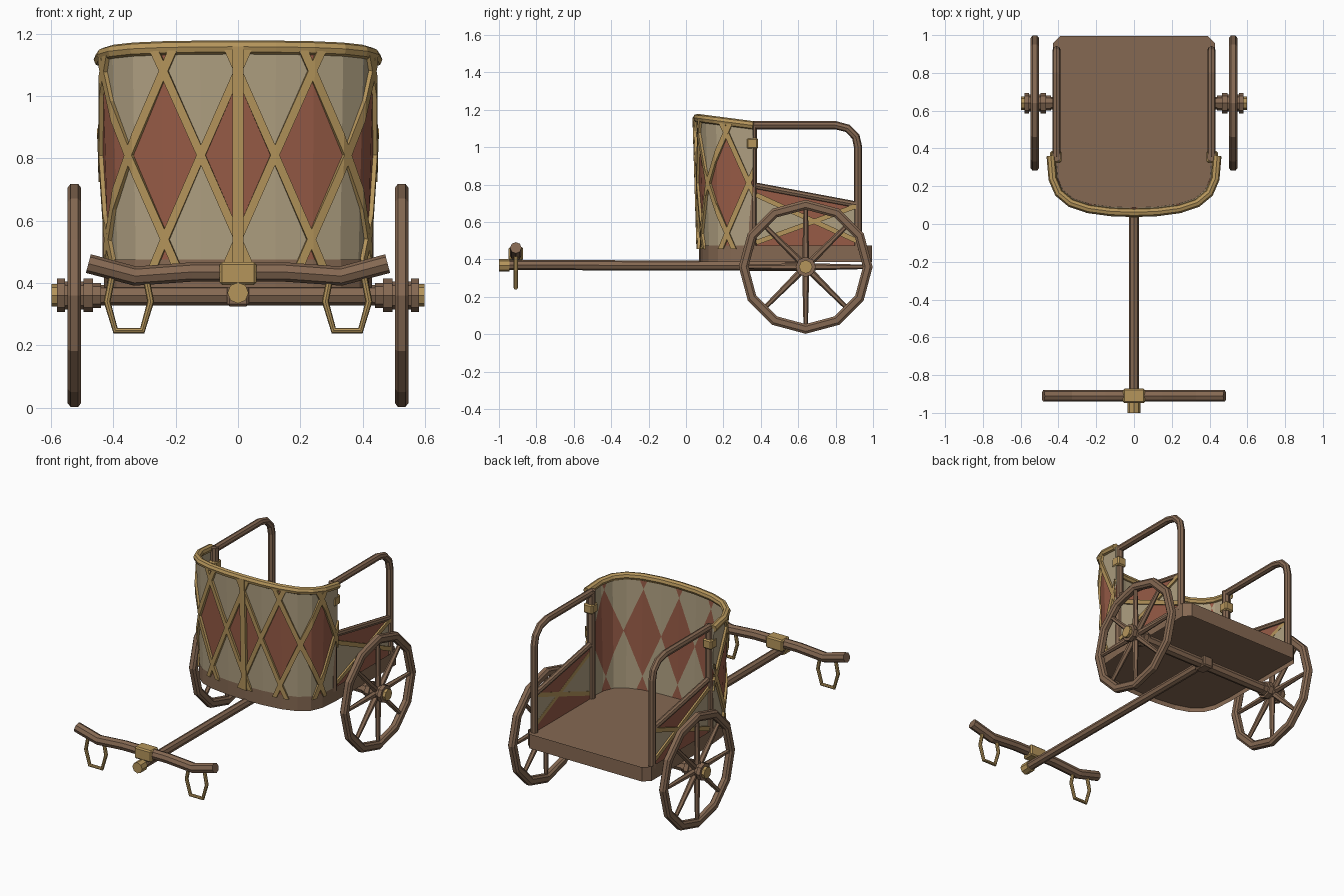
import bpy, bmesh, math
from mathutils import Vector, Matrix

if "Cube" in bpy.data.objects:
    bpy.data.objects.remove(bpy.data.objects["Cube"])


def material(name, rgb):
    m = bpy.data.materials.new(name)
    m.use_nodes = True
    m.diffuse_color = (*rgb, 1)
    m.node_tree.nodes["Principled BSDF"].inputs["Base Color"].default_value = (*rgb, 1)
    return m


WOOD = material("brown wood", (0.235, 0.14, 0.085))
GOLD = material("old gold", (0.46, 0.30, 0.105))
CREAM = material("cream hide", (0.43, 0.35, 0.22))
RED = material("faded red hide", (0.31, 0.105, 0.062))


def finish(name, bm, *mats):
    bmesh.ops.recalc_face_normals(bm, faces=bm.faces)
    me = bpy.data.meshes.new(name)
    bm.to_mesh(me)
    bm.free()
    ob = bpy.data.objects.new(name, me)
    bpy.context.collection.objects.link(ob)
    for m in mats:
        me.materials.append(m)
    return ob


def add_box(bm, center, size, rot=Matrix()):
    bmesh.ops.create_cube(bm, size=1, matrix=Matrix.Translation(center) @ rot @ Matrix.Diagonal((*size, 1)))


def box(name, center, size, mat, bevel=0.008):
    bm = bmesh.new()
    add_box(bm, center, size)
    bmesh.ops.bevel(bm, geom=bm.edges[:], offset=bevel, segments=1, affect='EDGES')
    return finish(name, bm, mat)


def tube(name, points, radius, mat, closed=False):
    """Eight-sided bar following a path."""
    cu = bpy.data.curves.new(name, 'CURVE')
    cu.dimensions = '3D'
    cu.bevel_depth, cu.bevel_resolution, cu.use_fill_caps = radius, 2, True
    sp = cu.splines.new('POLY')
    sp.points.add(len(points) - 1)
    for p, co in zip(sp.points, points):
        p.co = (*co, 1)
    sp.use_cyclic_u, sp.use_smooth = closed, False
    tmp = bpy.data.objects.new(name + "_path", cu)
    me = bpy.data.meshes.new_from_object(tmp)
    bpy.data.objects.remove(tmp)
    me.name = name
    me.materials.clear()
    me.materials.append(mat)
    for f in me.polygons:
        f.use_smooth = False
    ob = bpy.data.objects.new(name, me)
    bpy.context.collection.objects.link(ob)
    return ob


def lathe_x(name, profile, center, steps, mat):
    """Spin (x, radius) points about the x axis."""
    bm = bmesh.new()
    vs = [bm.verts.new((x, r, 0)) for x, r in profile]
    es = [bm.edges.new(pair) for pair in zip(vs, vs[1:])]
    bmesh.ops.spin(bm, geom=vs + es, cent=(0, 0, 0), axis=(1, 0, 0), angle=math.tau, steps=steps)
    bmesh.ops.remove_doubles(bm, verts=bm.verts, dist=1e-4)
    bmesh.ops.translate(bm, verts=bm.verts, vec=center)
    return finish(name, bm, mat)


def cut(bm, co, no, **kw):
    bmesh.ops.bisect_plane(bm, geom=bm.verts[:] + bm.edges[:] + bm.faces[:], plane_co=co, plane_no=no, **kw)


# Plan curve of the front, right half mirrored to a full run
half = [(0, .07), (.12, .074), (.24, .09), (.33, .12), (.39, .17), (.42, .24), (.43, .36)]
run = [Vector((-x, y)) for x, y in half[:0:-1]] + [Vector(p) for p in half]
FLOOR_Z = .475
SIDES = (("left", 1), ("right", -1))

# Platform frame and floor
outline = run + [Vector(p) for p in ((.43, .955), (.39, .995), (-.39, .995), (-.43, .955))]


def slab(name, inset, z0, z1, ring):
    bm = bmesh.new()
    face = bm.faces.new([bm.verts.new((p.x, p.y, z0)) for p in outline])
    rim = bmesh.ops.inset_individual(bm, faces=[face], thickness=inset)["faces"]
    bmesh.ops.delete(bm, geom=[face] if ring else rim, context='FACES')
    ext = bmesh.ops.extrude_face_region(bm, geom=bm.faces[:], use_keep_orig=True)
    bmesh.ops.translate(bm, verts=[v for v in ext["geom"] if isinstance(v, bmesh.types.BMVert)], vec=(0, 0, z1 - z0))
    return finish(name, bm, WOOD)


slab("platform_frame", .045, .385, FLOOR_Z, True)
slab("platform_floor", .035, .415, .455, False)

# Wrapping of flat pieces (x = arc length, y = depth) round the front curve
arc = [0]
for a, b in zip(run, run[1:]):
    arc.append(arc[-1] + (b - a).length)
END = arc[-1] / 2
arc = [a - END for a in arc]
seg = [(b - a).normalized() for a, b in zip(run, run[1:])]
nor = []
for i in range(len(run)):
    t = (seg[max(i - 1, 0)] + seg[min(i, len(seg) - 1)]).normalized()
    nor.append(Vector((t.y, -t.x)))
RIM_CO, RIM_NO = Vector((0, .06, 1.155)), Vector((0, .13, 1))


def place(s, out, z):
    i = max(k for k in range(len(arc) - 1) if k == 0 or arc[k] <= s + 1e-6)
    t = (s - arc[i]) / (arc[i + 1] - arc[i])
    p = run[i].lerp(run[i + 1], t) + nor[i].lerp(nor[i + 1], t) * (out + .03 * (z - FLOOR_Z) - .01)
    return Vector((p.x, p.y, z))


def wrap(bm):
    for a in arc[1:-1]:
        cut(bm, (a, 0, 0), (1, 0, 0))
    for e in (-1, 1):
        cut(bm, (e * END, 0, 0), (e, 0, 0), clear_outer=True)
    for v in bm.verts:
        v.co = place(v.co.x, -v.co.y, v.co.z)
    cut(bm, RIM_CO, RIM_NO, clear_outer=True)
    cut(bm, (0, 0, FLOOR_Z - .02), (0, 0, -1), clear_outer=True)


# Front panel: hide with a row of red diamonds
PITCH, MID, RISE = .235, .81, .27
slope = 2 * RISE / PITCH
lattice = [(k * PITCH / 2, d) for k in range(-5, 6, 2) for d in (-1, 1)]
bm = bmesh.new()
add_box(bm, (0, 0, .82), (2 * END, .012, .74))
for s0, d in lattice:
    cut(bm, (s0, 0, MID), (slope, 0, -d))
for f in bm.faces:
    c = f.calc_center_median()
    u, v = c.x / PITCH, abs(c.z - MID) / RISE
    v = min(v, abs(v - 2))
    f.material_index = int(2 * abs(u - round(u)) + v < 1)
wrap(bm)
finish("front_panel", bm, CREAM, RED)

# Gold lattice strips over the panel
bm = bmesh.new()
for s0, d in lattice:
    add_box(bm, (s0, -.012, MID), (.026, .016, 1.2), Matrix.Rotation(d * math.atan(1 / slope), 4, 'Y'))
add_box(bm, (0, -.014, MID), (.034, .022, 1))
wrap(bm)
finish("front_lattice", bm, GOLD)

# Gold rim following the sloping top edge
rim = []
for a in arc:
    p = place(a, 0, 1.15)
    p.z = RIM_CO.z - RIM_NO.y * (p.y - RIM_CO.y)
    rim.append(p)
tube("front_rim", rim, .023, GOLD)

for side, m in SIDES:
    x = .41 * m
    # Posts and hand rails
    tube(side + "_front_post", [(x, .355, .45), (x, .355, 1.13)], .025, WOOD)
    tube(side + "_hand_rail", [(x, .355, 1.117), (x, .80, 1.117), (x, .865, 1.1), (x, .908, 1.055),
                               (x, .92, 1), (x, .92, .45)], .022, WOOD)
    box(side + "_post_band", (x * 1.01, .355, 1.02), (.062, .062, .06), GOLD)
    tube(side + "_low_rail", [(x, .36, .795), (x, .92, .69)], .018, WOOD)

    # Low side panel, red above and below the crossed strips
    strips = [((.375, .745), (.91, .50)), ((.375, .49), (.91, .685))]
    bm = bmesh.new()
    add_box(bm, (x, .64, .63), (.012, .55, .36))
    cut(bm, (x, .36, .79), (0, .105, .56), clear_outer=True)
    normals = [Vector((0, a[1] - b[1], b[0] - a[0])) for a, b in strips]
    for (a, b), n in zip(strips, normals):
        cut(bm, (x, *a), n)
    for f in bm.faces:
        c = f.calc_center_median()
        over = [(c - Vector((x, *a))).dot(n) > 0 for (a, b), n in zip(strips, normals)]
        f.material_index = int(over[0] == over[1])
    finish(side + "_low_panel", bm, CREAM, RED)
    bm = bmesh.new()
    for a, b in strips:
        run_y, run_z = b[0] - a[0], b[1] - a[1]
        add_box(bm, (x + .005 * m, (a[0] + b[0]) / 2, (a[1] + b[1]) / 2), (.024, math.hypot(run_y, run_z), .026),
                Matrix.Rotation(math.atan2(run_z, run_y), 4, 'X'))
    finish(side + "_low_strips", bm, GOLD)

    # Wheel: chamfered rim, tapered spokes, hub and cap
    hub = Vector((.525 * m, .64, .36))
    rim_profile = [(-.022, .318), (-.022, .345), (-.012, .358), (.012, .358), (.022, .345),
                   (.022, .318), (.012, .306), (-.012, .306), (-.022, .318)]
    lathe_x(side + "_wheel_rim", rim_profile, hub, 12, WOOD)
    bm = bmesh.new()
    for k in range(8):
        turn = Matrix.Rotation(k * math.tau / 8, 4, 'X')
        bmesh.ops.create_cone(bm, cap_ends=True, segments=6, radius1=.019, radius2=.012, depth=.29,
                              matrix=Matrix.Translation(hub) @ turn @ Matrix.Translation((0, 0, .17)))
    finish(side + "_wheel_spokes", bm, WOOD)
    hub_profile = [(-.085, 0), (-.085, .04), (-.06, .04), (-.06, .054), (-.03, .054), (-.03, .045),
                   (.03, .045), (.03, .054), (.055, .054), (.055, 0)]
    lathe_x(side + "_wheel_hub", [(a * m, r) for a, r in hub_profile], hub, 8, WOOD)
    lathe_x(side + "_hub_cap", [(.05 * m, 0), (.05 * m, .036), (.073 * m, .036), (.073 * m, 0)], hub, 8, GOLD)

    # Rein loop hanging from the yoke
    loop = [(-.055, .415), (-.07, .34), (-.043, .247), (.043, .247), (.07, .34), (.055, .415)]
    tube(side + "_rein_loop", [(.35 * m + a, -.91, z) for a, z in loop], .011, GOLD)

# Axle, pole and yoke
tube("axle", [(-.5, .64, .36), (.5, .64, .36)], .033, WOOD)
box("pole_bracket", (0, .64, .36), (.07, .09, .07), WOOD)
tube("pole", [(0, -.97, .37), (0, .66, .365)], .027, WOOD)
tube("pole_cap", [(0, -1, .368), (0, -.945, .368)], .034, GOLD)
tube("yoke", [(a, -.91, z) for a, z in ((-.48, .462), (-.33, .422), (-.15, .435), (.15, .435), (.33, .422), (.48, .462))],
     .031, WOOD)
box("yoke_binding", (0, -.91, .43), (.118, .076, .074), GOLD)
